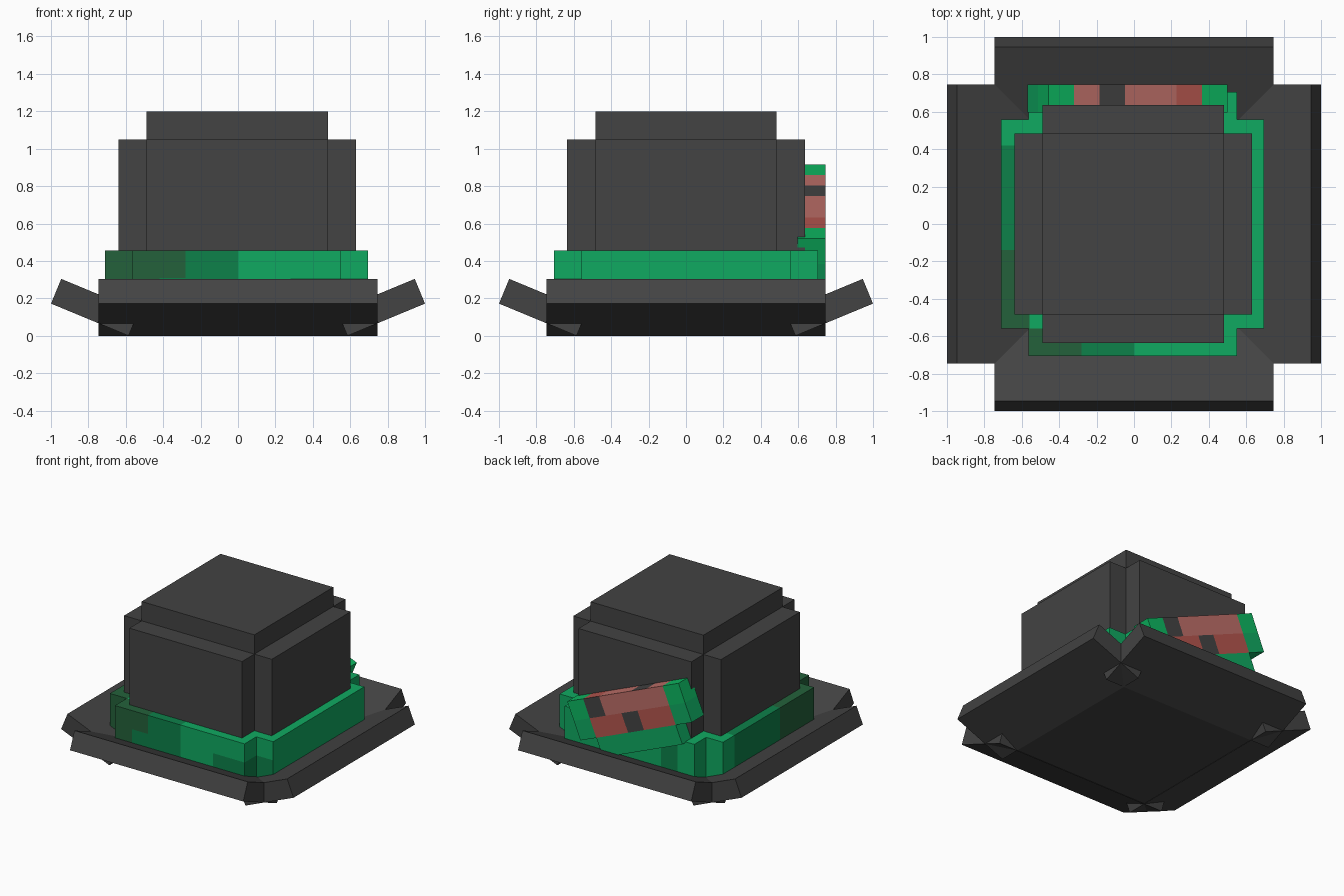
import bpy, bmesh
from math import radians
from mathutils import Matrix, Vector

cube = bpy.data.objects.get("Cube")
if cube:
    bpy.data.objects.remove(cube, do_unlink=True)

TILT = radians(22.5)
PIX = 0.148


def material(name, rgb):
    m = bpy.data.materials.new(name)
    m.use_nodes = True
    m.diffuse_color = (*rgb, 1)
    m.node_tree.nodes["Principled BSDF"].inputs["Base Color"].default_value = (*rgb, 1)
    return m


MATS = [
    material("charcoal", (0.056, 0.056, 0.056)),
    material("bright_green", (0.005, 0.40, 0.12)),
    material("mid_green", (0.004, 0.22, 0.068)),
    material("dark_green", (0.017, 0.12, 0.043)),
    material("leaf_green", (0.004, 0.48, 0.12)),
    material("light_red", (0.51, 0.158, 0.138)),
    material("deep_red", (0.46, 0.093, 0.077)),
]
GREY, BRIGHT, MID, DARK, LEAF, PINK, RED = range(len(MATS))


def box(name, lo, hi, rule=None, cuts=((), (), ()), matrix=Matrix()):
    """Box between two corners, sliced at the cuts, coloured by rule, then placed."""
    lo, hi = Vector(lo), Vector(hi)
    bm = bmesh.new()
    bmesh.ops.create_cube(bm, size=1)
    bmesh.ops.scale(bm, vec=hi - lo, verts=bm.verts)
    bmesh.ops.translate(bm, vec=(lo + hi) / 2, verts=bm.verts)
    for axis, places in enumerate(cuts):
        normal = Vector([float(i == axis) for i in range(3)])
        for p in places:
            bmesh.ops.bisect_plane(bm, geom=bm.verts[:] + bm.edges[:] + bm.faces[:],
                                   plane_co=normal * p, plane_no=normal)
    if rule:
        for f in bm.faces:
            f.material_index = rule(f.calc_center_median(), f.normal)
    bm.transform(matrix)
    mesh = bpy.data.meshes.new(name)
    bm.to_mesh(mesh)
    bm.free()
    for m in MATS:
        mesh.materials.append(m)
    obj = bpy.data.objects.new(name, mesh)
    bpy.context.collection.objects.link(obj)
    return obj


# Crown: two crossing blocks with a raised top
box("crown_wide", (-0.64, -0.485, 0.1), (0.63, 0.485, 1.05))
box("crown_deep", (-0.49, -0.635, 0.1), (0.48, 0.635, 1.05))
box("crown_top", (-0.49, -0.485, 1.0), (0.48, 0.485, 1.2))
box("hat_floor", (-0.585, -0.585, 0.002), (0.585, 0.585, 0.13))

# Brim: four upturned slabs
for i, side in enumerate(("left", "back", "right", "front")):
    place = (Matrix.Rotation(radians(90 * i), 4, 'Z')
             @ Matrix.Translation((0.585, 0, 0)) @ Matrix.Rotation(-TILT, 4, 'Y'))
    box("brim_" + side, (0, -0.745, 0), (0.449, 0.745, 0.143), matrix=place)


# Band: crossing blocks with pixel shading on the front and right
def band_rule(c, n):
    low = c.z < 0.31
    if c.x < -0.56:
        return DARK if c.y < -0.14 else MID if c.y < 0.42 else BRIGHT
    if c.y < -0.5:
        if c.x < (-0.42 if low else -0.28):
            return DARK
        return MID if c.x < 0 or (low and c.x > 0.28) else BRIGHT
    if c.y > 0.5 and -0.43 < c.x < -0.28:
        return MID
    return BRIGHT


grid = [-0.56 + 0.14 * k for k in range(9)]
band_cuts = (grid, grid, (0.31,))
box("band_wide", (-0.71, -0.56, 0.1), (0.695, 0.56, 0.455), band_rule, band_cuts)
box("band_deep", (-0.565, -0.705, 0.1), (0.55, 0.705, 0.455), band_rule, band_cuts)


# Feather: tilted plate on the back, coloured in columns and rows
TOP_ROW = (LEAF, RED, PINK, PINK, GREY, PINK, LEAF)
UPPER = (LEAF, GREY, PINK, PINK, PINK, PINK, LEAF)
LOWER = (BRIGHT, RED, RED, GREY, RED, RED, BRIGHT)


def feather_rule(c, n):
    col = max(0, min(6, int(-c.x / PIX)))
    if n.z > 0.5:
        return TOP_ROW[col]
    if c.z < -2 * PIX + 0.01:
        return BRIGHT
    return UPPER[col] if c.z > -PIX else LOWER[col]


place = Matrix.Translation((0.5, 0, 0.52)) @ Matrix.Rotation(TILT, 4, 'Y')
columns = [-PIX * k for k in range(1, 7)]
box("feather", (-7 * PIX, 0.595, -2 * PIX), (0, 0.745, 0), feather_rule,
    (columns, (), (-PIX,)), place)
box("feather_lower_edge", (-6 * PIX, 0.595, -3 * PIX), (-PIX, 0.745, -2 * PIX),
    lambda c, n: BRIGHT, matrix=place)
